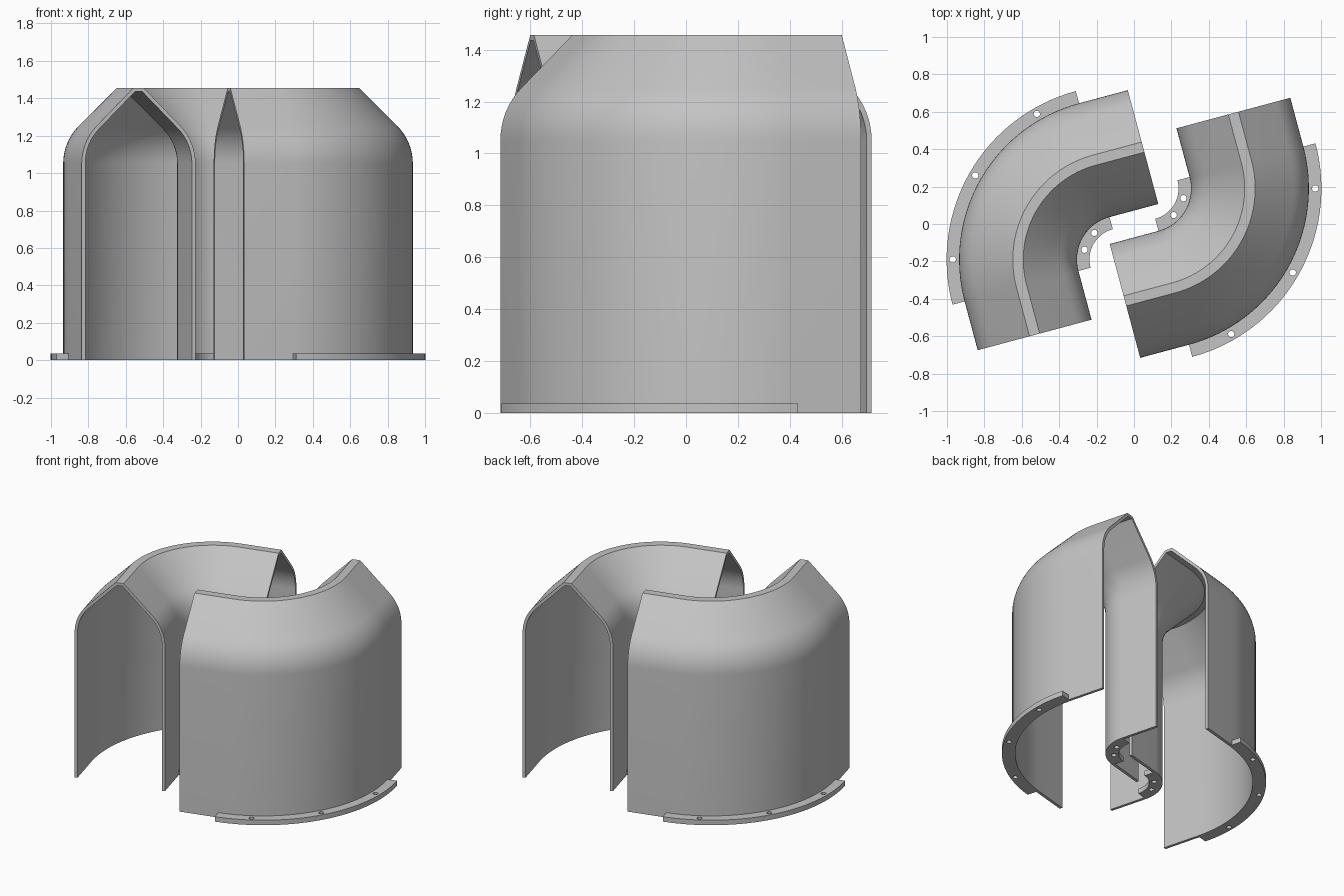
import bpy, bmesh
from math import radians, sin, cos, tan, pi
from mathutils import Vector

cube = bpy.data.objects.get("Cube")
if cube:
    bpy.data.objects.remove(cube, do_unlink=True)

MID, HALF = 0.55, 0.315       # bend radius of the centreline, half width
STRAIGHT, TOP = 0.27, 1.456   # straight run at each end, ridge height
RIDGE, WALL = 0.028, 0.02     # half width of the flat ridge, wall thickness
FILLET = 0.285                # shoulder radius
FLANGE_W, FLANGE_H = 0.067, 0.036
STEPS = 32
CENTRE = Vector((-0.07, -0.19, 0))

grey = bpy.data.materials.new("light_grey")
grey.use_nodes = True
colour = (0.55, 0.55, 0.55, 1)
grey.diffuse_color = colour
grey.node_tree.nodes["Principled BSDF"].inputs["Base Color"].default_value = colour


def half_profile(inset):
    """One side of the arch, from the floor to the ridge."""
    half, top = HALF - inset, TOP - inset
    ridge = RIDGE - inset * tan(pi / 8)
    radius = FILLET - inset
    start = top - (half - ridge) - radius * tan(pi / 8)
    pts = [(half, 0)]
    for i in range(9):
        a = pi / 4 * i / 8
        pts.append((half - radius + radius * cos(a), start + radius * sin(a)))
    return pts + [(ridge, top)]


def arch(inset):
    side = half_profile(inset)
    return side + [(-s, z) for s, z in reversed(side)]


def stations():
    """Outward direction and straight shift along the bent path."""
    out = [(Vector((-1, 0, 0)), Vector((0, -STRAIGHT, 0)))]
    for i in range(STEPS + 1):
        a = pi - pi / 2 * i / STEPS
        out.append((Vector((cos(a), sin(a), 0)), Vector((0, 0, 0))))
    return out + [(Vector((0, 1, 0)), Vector((STRAIGHT, 0, 0)))]


def finish(obj, turn):
    obj.rotation_euler.z = radians(15 + turn)
    obj.location.xy = CENTRE.xy if turn == 0 else -CENTRE.xy
    obj.data.materials.clear()
    obj.data.materials.append(grey)


def make_shell(name, turn):
    outer, inner = arch(0), arch(WALL)
    ring = outer + inner[::-1]
    n, m = len(ring), len(outer)
    bm = bmesh.new()
    rows = [[bm.verts.new(d * (MID + s) + shift + Vector((0, 0, z))) for s, z in ring]
            for d, shift in stations()]
    for a, b in zip(rows, rows[1:]):
        for i in range(n):
            j = (i + 1) % n
            bm.faces.new((a[i], a[j], b[j], b[i]))
    # End rims
    for row in (rows[0], rows[-1]):
        for i in range(m - 1):
            bm.faces.new((row[i], row[i + 1], row[n - 2 - i], row[n - 1 - i]))
    bmesh.ops.recalc_face_normals(bm, faces=bm.faces)
    mesh = bpy.data.meshes.new(name)
    bm.to_mesh(mesh)
    bm.free()
    obj = bpy.data.objects.new(name, mesh)
    bpy.context.collection.objects.link(obj)
    finish(obj, turn)
    select(obj)
    bpy.ops.object.shade_smooth_by_angle(angle=radians(30))


def select(obj):
    bpy.ops.object.select_all(action='DESELECT')
    obj.select_set(True)
    bpy.context.view_layer.objects.active = obj


def make_flange(name, turn, r0, r1, hole_r, hole_angles):
    """Flat quarter ring with screw holes."""
    def arc(r):
        return [(r * cos(a), r * sin(a))
                for a in (pi - pi / 2 * i / STEPS for i in range(STEPS + 1))]
    loops = [arc(r0) + arc(r1)[::-1]]
    for deg in hole_angles:
        cx, cy = hole_r * cos(radians(deg)), hole_r * sin(radians(deg))
        loops.append([(cx + 0.017 * cos(pi * k / 8), cy + 0.017 * sin(pi * k / 8))
                      for k in range(16)])
    curve = bpy.data.curves.new(name, 'CURVE')
    curve.dimensions = '2D'
    curve.fill_mode = 'BOTH'
    curve.extrude = FLANGE_H / 2
    for loop in loops:
        spline = curve.splines.new('POLY')
        spline.points.add(len(loop) - 1)
        for p, (x, y) in zip(spline.points, loop):
            p.co = (x, y, 0, 1)
        spline.use_cyclic_u = True
    obj = bpy.data.objects.new(name, curve)
    bpy.context.collection.objects.link(obj)
    select(obj)
    bpy.ops.object.convert(target='MESH')
    obj = bpy.context.view_layer.objects.active
    bm = bmesh.new()
    bm.from_mesh(obj.data)
    bmesh.ops.remove_doubles(bm, verts=bm.verts, dist=0.0001)
    bmesh.ops.recalc_face_normals(bm, faces=bm.faces)
    bm.to_mesh(obj.data)
    bm.free()
    obj.location.z = FLANGE_H / 2
    finish(obj, turn)
    bpy.ops.object.shade_smooth_by_angle(angle=radians(30))


# Two identical bent covers, turned half way round from each other
for side, turn in (("right", 0), ("left", 180)):
    make_shell(side + "_cover", turn)
    big, small = MID + HALF, MID - HALF
    make_flange(side + "_outer_flange", turn, big - 0.004, big + FLANGE_W,
                big + 0.034, (105, 135, 165))
    make_flange(side + "_inner_flange", turn, small - FLANGE_W, small + 0.004,
                small - 0.034, (120, 150))
